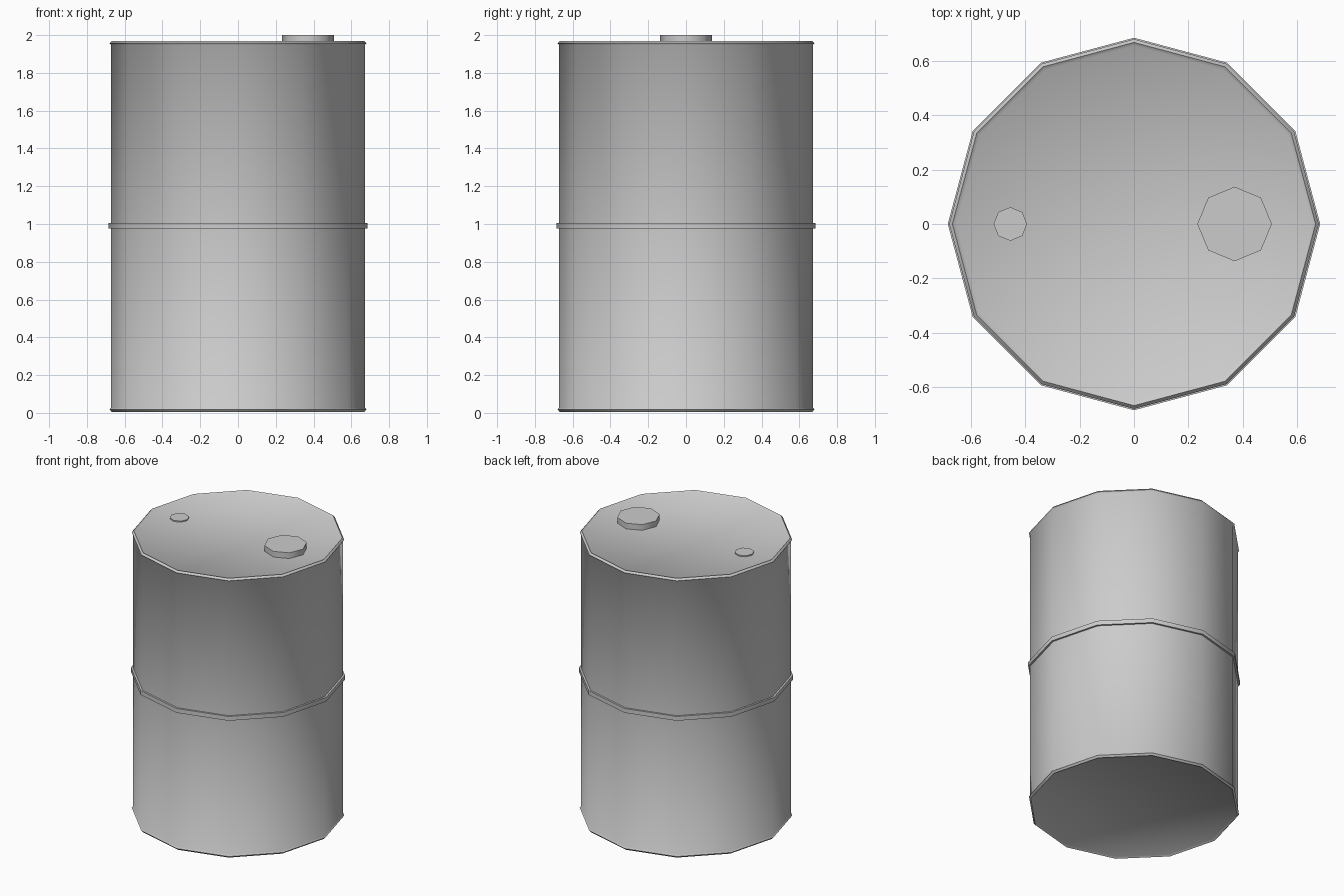
import bpy
import math

cube = bpy.data.objects.get("Cube")
if cube:
    bpy.data.objects.remove(cube, do_unlink=True)

# One plain painted-metal colour
grey = bpy.data.materials.new("light_grey_metal")
grey.use_nodes = True
COLOUR = (0.6, 0.6, 0.6, 1)
grey.diffuse_color = COLOUR
grey.node_tree.nodes["Principled BSDF"].inputs["Base Color"].default_value = COLOUR


def lathe(name, profile, sides, centre=(0, 0, 0), caps=True, angle=50):
    """Revolve (radius, height) points, listed bottom to top, about z."""
    n = len(profile)
    verts = [(r * math.cos(math.tau * i / sides), r * math.sin(math.tau * i / sides), z)
             for r, z in profile for i in range(sides)]
    rows = range(n - 1) if caps else range(n)
    faces = [(k * sides + i, k * sides + (i + 1) % sides,
              (k + 1) % n * sides + (i + 1) % sides, (k + 1) % n * sides + i)
             for k in rows for i in range(sides)]
    if caps:
        faces.append(tuple(reversed(range(sides))))
        faces.append(tuple(range((n - 1) * sides, n * sides)))
    mesh = bpy.data.meshes.new(name)
    mesh.from_pydata(verts, [], faces)
    mesh.materials.append(grey)
    obj = bpy.data.objects.new(name, mesh)
    obj.location = centre
    bpy.context.collection.objects.link(obj)
    bpy.ops.object.select_all(action='DESELECT')
    obj.select_set(True)
    bpy.context.view_layer.objects.active = obj
    bpy.ops.object.shade_smooth_by_angle(angle=math.radians(angle))
    return obj


# Barrel shell: recessed ends, flared rims and a straight wall
TOP = 1.975
lower = [(0.655, 0.015), (0.668, 0.005), (0.68, 0.018), (0.672, 0.028)]
upper = [(r, TOP - z) for r, z in reversed(lower)]
lathe("barrel_shell", lower + upper, 12)

# Raised hoop around the middle
lathe("middle_hoop", [(0.665, 0.975), (0.685, 0.975), (0.685, 1.005), (0.665, 1.005)],
      12, caps=False)

# Filler cap and vent cap on the lid
for name, x, radius, top in (("filler_cap", 0.37, 0.137, 2.0), ("vent_cap", -0.455, 0.062, 1.968)):
    lathe(name, [(radius, 1.94), (radius, top)], 8, centre=(x, 0, 0))
